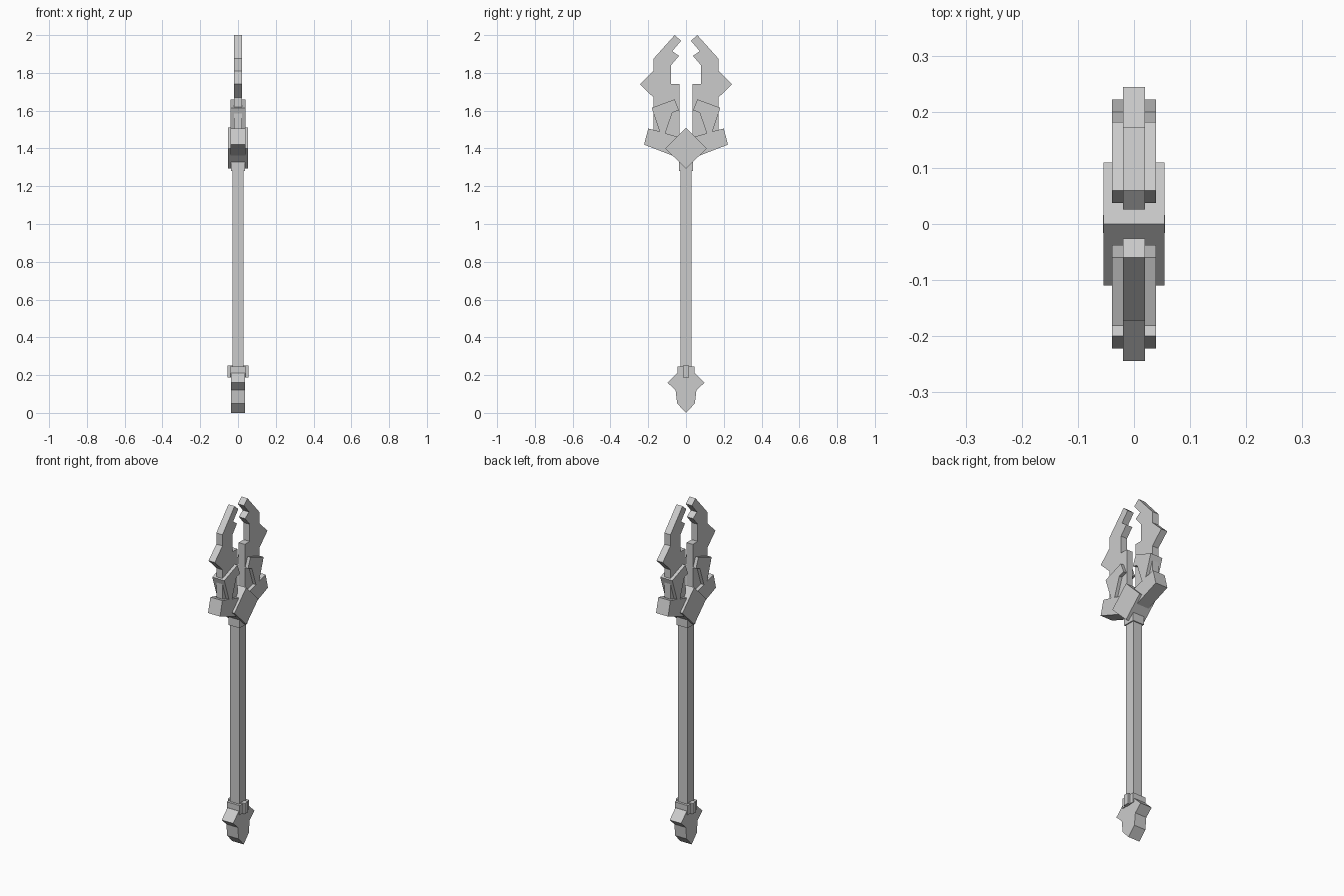
import bpy
import bmesh

cube = bpy.data.objects.get("Cube")
if cube:
    bpy.data.objects.remove(cube, do_unlink=True)

metal = bpy.data.materials.new("plain_grey")
metal.use_nodes = True
grey = (0.6, 0.6, 0.6, 1)
metal.diffuse_color = grey
metal.node_tree.nodes["Principled BSDF"].inputs["Base Color"].default_value = grey


def plate(name, profile, half, side=1):
    """Extrude a (y, z) profile across x; side=-1 mirrors it in y."""
    bm = bmesh.new()
    face = bm.faces.new([bm.verts.new((-half, y * side, z)) for y, z in profile])
    new = bmesh.ops.extrude_face_region(bm, geom=[face])["geom"]
    verts = [g for g in new if isinstance(g, bmesh.types.BMVert)]
    bmesh.ops.translate(bm, verts=verts, vec=(2 * half, 0, 0))
    bmesh.ops.recalc_face_normals(bm, faces=bm.faces)
    mesh = bpy.data.meshes.new(name)
    bm.to_mesh(mesh)
    bm.free()
    mesh.materials.append(metal)
    obj = bpy.data.objects.new(name, mesh)
    bpy.context.collection.objects.link(obj)
    return obj


def block(name, half_x, half_y, low, high):
    return plate(name, [(-half_y, low), (half_y, low), (half_y, high), (-half_y, high)], half_x)


def symmetric(half_profile):
    """Complete a profile whose first and last points lie on the axis."""
    return half_profile + [(-y, z) for y, z in reversed(half_profile[1:-1])]


# Shaft and collars
block("shaft", 0.03, 0.03, 0.2, 1.34)
block("upper_collar", 0.036, 0.036, 1.28, 1.36)
block("lower_collar", 0.042, 0.044, 0.19, 0.245)
block("collar_tab", 0.055, 0.016, 0.188, 0.25)

# Pointed pommel
pommel = symmetric([(0, 0), (0.047, 0.05), (0.055, 0.12), (0.098, 0.16),
                    (0.045, 0.212), (0, 0.212)])
plate("pommel", pommel, 0.037)

# Central diamond at the base of the head
plate("diamond", [(0, 1.293), (0.11, 1.4), (0, 1.51), (-0.11, 1.4)], 0.054)

# Paired curved prongs held by angular clasps
prong = [(0.034, 1.42), (0.034, 1.74), (0.08, 1.74), (0.08, 1.84),
         (0.037, 1.89), (0.073, 1.915), (0.026, 1.97), (0.06, 2.0),
         (0.172, 1.875), (0.172, 1.81), (0.244, 1.74), (0.172, 1.67),
         (0.172, 1.45)]
clasp = [(0.0, 1.37), (0.04, 1.35), (0.222, 1.42), (0.2, 1.505),
         (0.14, 1.49), (0.182, 1.615), (0.06, 1.66), (0.037, 1.602),
         (0.072, 1.59), (0.11, 1.48), (0.0, 1.45)]
for label, side in (("back", 1), ("front", -1)):
    plate(label + "_prong", prong, 0.02, side)
    plate(label + "_clasp", clasp, 0.039, side)
